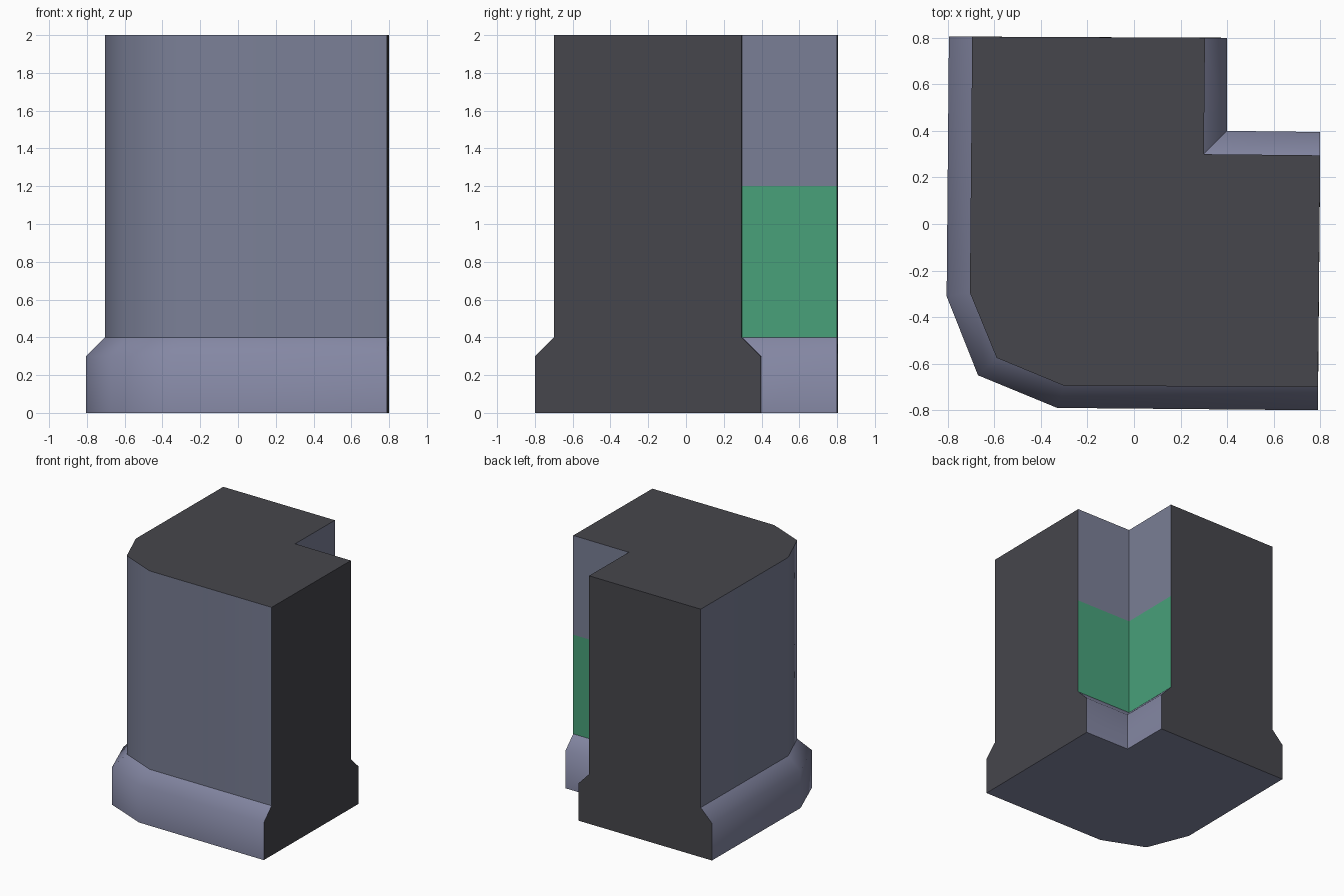
import bpy, bmesh, math

if "Cube" in bpy.data.objects:
    bpy.data.objects.remove(bpy.data.objects["Cube"])


def material(name, rgb):
    lin = [((c / 255 + 0.055) / 1.055) ** 2.4 for c in rgb]
    m = bpy.data.materials.new(name)
    m.diffuse_color = (*lin, 1)
    m.use_nodes = True
    m.node_tree.nodes["Principled BSDF"].inputs["Base Color"].default_value = m.diffuse_color
    return m


WALL, BASE, CUT, GREEN = range(4)
mats = [material("wall_grey", (122, 127, 150)), material("base_grey", (132, 135, 163)),
        material("dark_cut_face", (70, 70, 76)), material("green_panel", (72, 161, 122))]

# Plan outlines: outer rounded corner, right cut end, inner corner, back cut end
base = [(-0.795, 0.805), (-0.805, -0.31), (-0.67, -0.65), (-0.33, -0.79),
        (0.79, -0.80), (0.80, 0.395), (0.40, 0.40), (0.40, 0.80)]
wall = [(-0.695, 0.805), (-0.705, -0.295), (-0.59, -0.575), (-0.30, -0.695),
        (0.79, -0.70), (0.80, 0.295), (0.30, 0.30), (0.305, 0.80)]
levels = [(0, base), (0.3, base), (0.4, wall), (1.2, wall), (2.0, wall)]

bm = bmesh.new()
rings = [[bm.verts.new((x, y, z)) for x, y in outline] for z, outline in levels]
n = len(base)

# Side faces, coloured by height and by side of the plan
for lv in range(len(levels) - 1):
    for i in range(n):
        j = (i + 1) % n
        f = bm.faces.new((rings[lv][i], rings[lv][j], rings[lv + 1][j], rings[lv + 1][i]))
        if i in (4, 7):
            f.material_index = CUT
        elif lv < 2:
            f.material_index = BASE
        elif lv == 2 and i in (5, 6):
            f.material_index = GREEN
        else:
            f.material_index = WALL

# Bottom and top
bm.faces.new(rings[0][::-1]).material_index = BASE
bm.faces.new(rings[-1]).material_index = CUT
bmesh.ops.recalc_face_normals(bm, faces=bm.faces[:])

# Smooth the rounded corner and base bevel, keep colour borders sharp
for f in bm.faces:
    f.smooth = True
for e in bm.edges:
    a, b = e.link_faces
    e.smooth = (e.calc_face_angle() < math.radians(50)
                and (a.material_index == b.material_index
                     or e.calc_face_angle() < math.radians(1)))

mesh = bpy.data.meshes.new("corner_wall")
bm.to_mesh(mesh)
bm.free()
for m in mats:
    mesh.materials.append(m)
bpy.context.collection.objects.link(bpy.data.objects.new("corner_wall", mesh))
